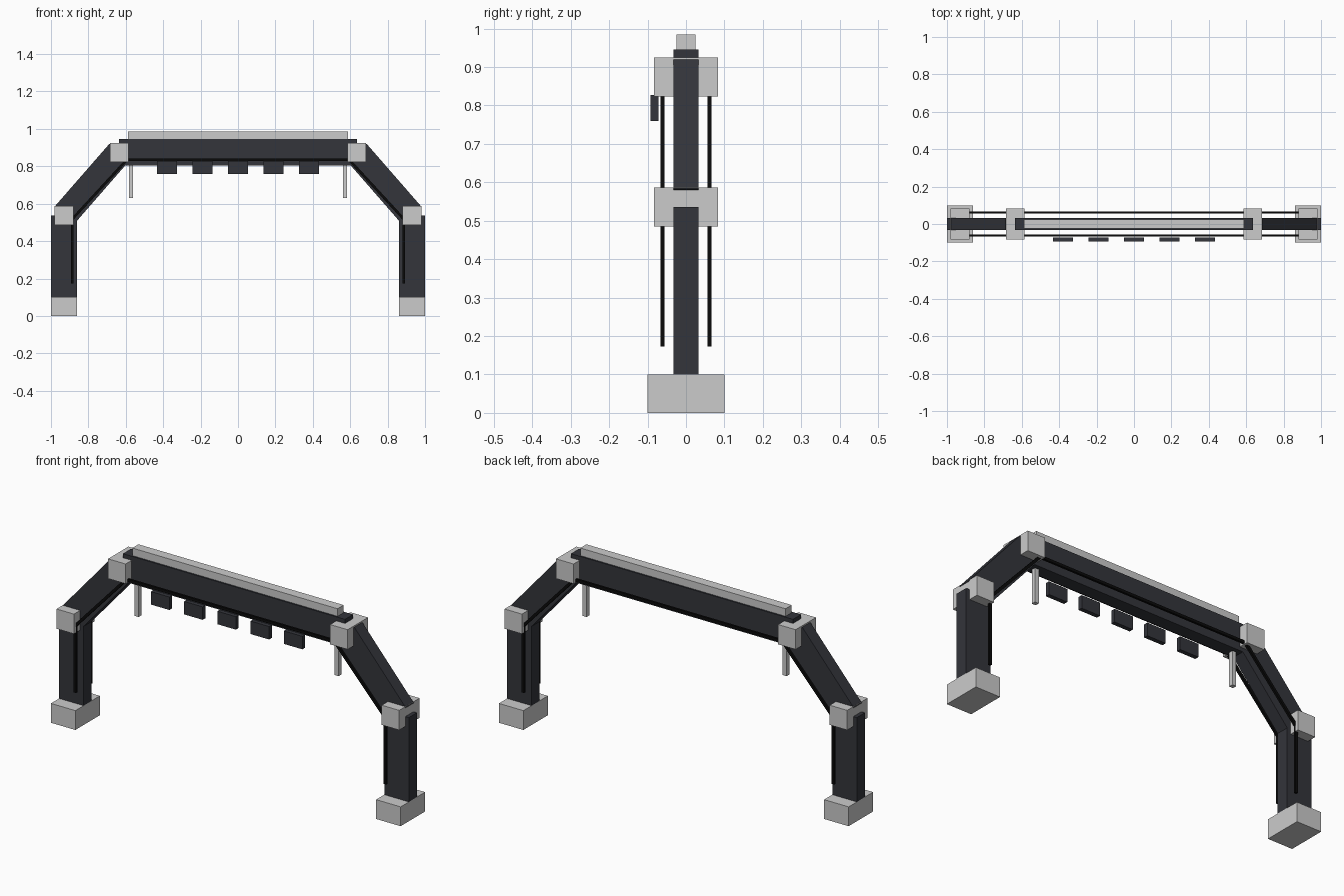
import bpy
from math import atan2, hypot
from mathutils import Matrix

if "Cube" in bpy.data.objects:
    bpy.data.objects.remove(bpy.data.objects["Cube"])


def material(name, rgb):
    m = bpy.data.materials.new(name)
    m.diffuse_color = (*rgb, 1)
    m.use_nodes = True
    m.node_tree.nodes["Principled BSDF"].inputs["Base Color"].default_value = m.diffuse_color
    return m


DARK = material("dark_panel", (0.033, 0.035, 0.043))
BLACK = material("black_strip", (0.003, 0.003, 0.003))


def box(name, lo, hi, mat=None):
    """Box between two opposite corners."""
    c = [(a + b) / 2 for a, b in zip(lo, hi)]
    bpy.ops.mesh.primitive_cube_add(size=1, location=c)
    ob = bpy.context.object
    ob.name = name
    ob.data.transform(Matrix.Diagonal([b - a for a, b in zip(lo, hi)] + [1]))
    if mat:
        ob.data.materials.append(mat)
    return ob


def bar(name, p, q, width, y, depth, mat):
    """Box running from p to q in the xz plane, centred at depth y."""
    dx, dz = q[0] - p[0], q[1] - p[1]
    h = hypot(dx, dz) / 2
    ob = box(name, (-h, -depth / 2, -width / 2), (h, depth / 2, width / 2), mat)
    ob.location = ((p[0] + q[0]) / 2, y, (p[1] + q[1]) / 2)
    ob.rotation_euler = (0, -atan2(dz, dx), 0)
    return ob


ELBOW, CORNER = (0.93, 0.536), (0.635, 0.874)

for s, side in ((-1, "left"), (1, "right")):
    # Foot, upright leg and sloping beam
    x0, x1 = sorted((s * 0.86, s * 1.0))
    box(f"{side}_foot", (x0, -0.1, 0), (x1, 0.1, 0.1))
    box(f"{side}_leg", (x0, -0.033, 0.1), (x1, 0.033, 0.536), DARK)
    bar(f"{side}_sloping_beam", (s * ELBOW[0], ELBOW[1]),
        (s * CORNER[0], CORNER[1]), 0.14, 0, 0.066, DARK)

    # Joint blocks
    for name, (x, z) in (("elbow", ELBOW), ("corner", CORNER)):
        box(f"{side}_{name}_joint", (s * x - 0.05, -0.083, z - 0.051),
            (s * x + 0.05, 0.083, z + 0.051))

    # Hanging post
    box(f"{side}_hanging_post", (s * 0.572 - 0.011, -0.011, 0.63),
        (s * 0.572 + 0.011, 0.011, 0.82))

    # Light strips on both faces of the leg and sloping beam
    for y, face in ((-0.061, "front"), (0.061, "back")):
        bar(f"{side}_{face}_leg_strip", (s * 0.886, 0.173), (s * 0.886, 0.536),
            0.014, y, 0.011, BLACK)
        bar(f"{side}_{face}_slope_strip", (s * 0.886, 0.518), (s * 0.595, 0.834),
            0.014, y, 0.011, BLACK)

# Top beam, cap rail and its light strips
box("top_beam", (-0.635, -0.033, 0.804), (0.635, 0.033, 0.946), DARK)
box("cap_rail", (-0.587, -0.025, 0.946), (0.587, 0.025, 0.985))
for y, face in ((-0.061, "front"), (0.061, "back")):
    bar(f"{face}_top_strip", (-0.62, 0.834), (0.62, 0.834), 0.014, y, 0.011, BLACK)

# Row of hanging sensor panels on the front
for i in range(5):
    x = (i - 2) * 0.19
    box(f"sensor_panel_{i + 1}", (x - 0.053, -0.093, 0.76),
        (x + 0.053, -0.071, 0.827), DARK)
